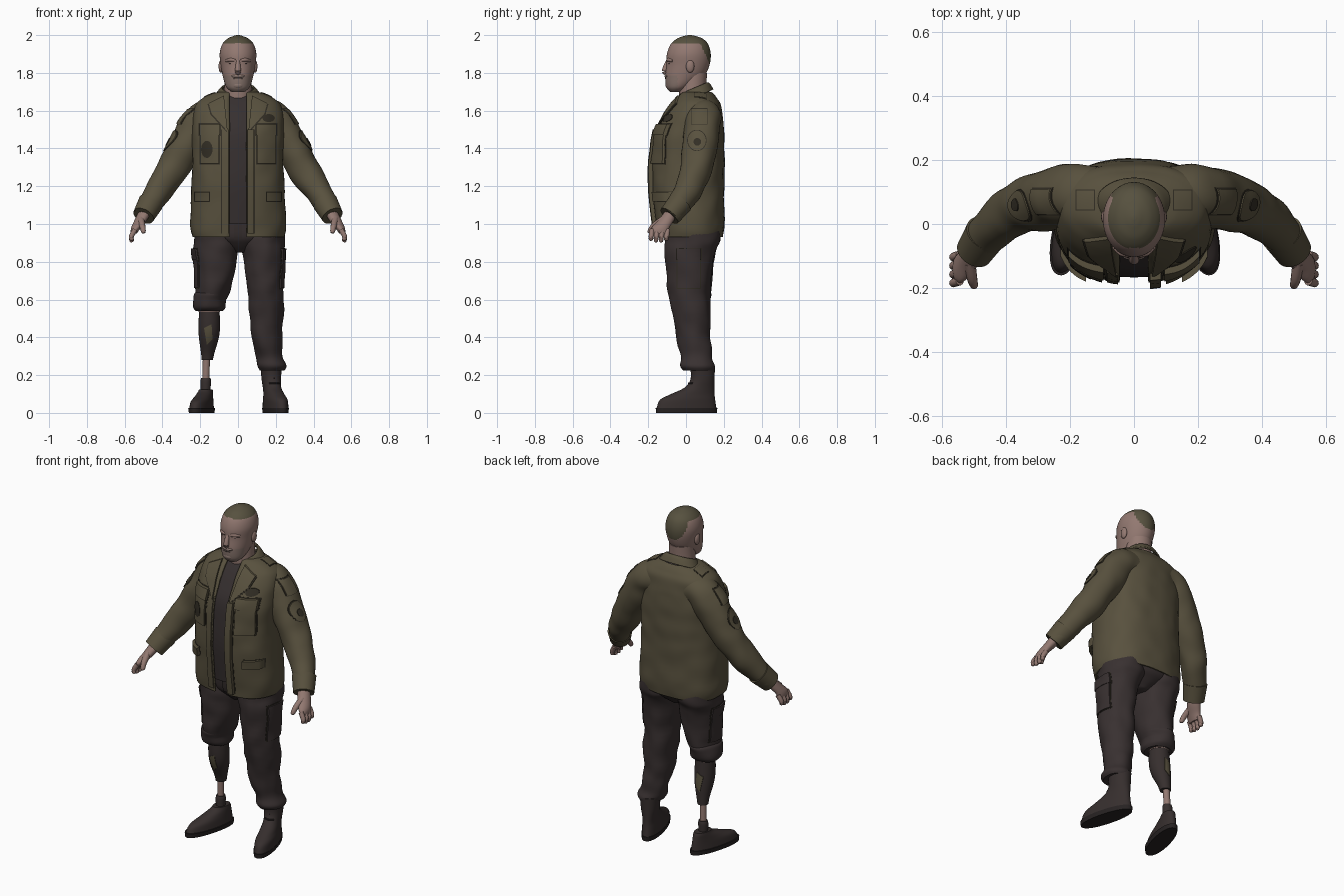
import bpy, bmesh, math
from mathutils import Vector, Matrix, noise
from mathutils.bvhtree import BVHTree

cube = bpy.data.objects.get("Cube")
if cube:
    bpy.data.objects.remove(cube, do_unlink=True)


def material(name, *rgb):
    mat = bpy.data.materials.new(name)
    mat.use_nodes = True
    mat.diffuse_color = (*rgb, 1)
    shader = mat.node_tree.nodes["Principled BSDF"]
    shader.inputs["Base Color"].default_value = (*rgb, 1)
    shader.inputs["Roughness"].default_value = 0.9
    return mat


olive = material("olive cloth", .098, .082, .048)
seam = material("dark seam", .032, .027, .018)
trouser = material("brown black trousers", .04, .03, .03)
shirt_mat = material("charcoal shirt", .037, .029, .029)
leather = material("dark leather", .037, .028, .027)
sole_mat = material("black rubber", .02, .016, .016)
skin = material("skin", .29, .19, .165)
hair = material("cropped hair", .095, .083, .05)
stubble = material("grey stubble", .25, .18, .155)

trees, made = {}, []


def finish(name, bm, mats):
    """Turn a bmesh into a named object and keep a ray target for it."""
    bmesh.ops.recalc_face_normals(bm, faces=bm.faces)
    trees[name] = BVHTree.FromBMesh(bm)
    mesh = bpy.data.meshes.new(name)
    bm.to_mesh(mesh)
    bm.free()
    for mat in mats:
        mesh.materials.append(mat)
    obj = bpy.data.objects.new(name, mesh)
    bpy.context.collection.objects.link(obj)
    made.append(obj)
    return obj


def spline(points, steps):
    """Pass a smooth curve through rows of numbers."""
    pts = [Vector(p) for p in points]
    out = []
    for i in range(len(pts) - 1):
        b, c = pts[i], pts[i + 1]
        a, d = pts[max(i - 1, 0)], pts[min(i + 2, len(pts) - 1)]
        for k in range(steps):
            t = k / steps
            out.append(b + (c - a) * (t / 2) + (a * 2 - b * 5 + c * 4 - d) * (t * t / 2)
                       + (b * 3 - a - c * 3 + d) * (t ** 3 / 2))
    return out + [pts[-1]]


def bridge(name, loops, mats, is_open=False, rule=None, folds=0):
    bm = bmesh.new()
    rows = []
    for loop in loops:
        mid = sum(loop, Vector((0, 0, 0))) / len(loop)
        rows.append([bm.verts.new(p + (p - mid).normalized() * folds * noise.noise(p * 11))
                     for p in loop])
    n = len(rows[0])
    for low, high in zip(rows, rows[1:]):
        for i in range(n - 1 if is_open else n):
            j = (i + 1) % n
            bm.faces.new((low[i], low[j], high[j], high[i]))
    if not is_open:
        bm.faces.new(rows[0])
        bm.faces.new(rows[-1])
    if rule:
        for f in bm.faces:
            f.material_index = rule(f.calc_center_median())
    return finish(name, bm, mats)


def loft(name, rings, *mats, e=1.0, gap=0, tilt=0, n=48, steps=5, **extra):
    """Stack level sections given as (z, centre x, centre y, half width, half depth)."""
    def power(v):
        return math.copysign(abs(v) ** e, v)
    loops = []
    for z, cx, cy, rx, ry in spline(rings, steps):
        a = math.asin(min(1, (gap / rx) ** (1 / e))) if gap else 0
        loop = []
        for i in range(n):
            t = a + (math.tau - 2 * a) * i / (n - 1 if gap else n)
            y = -ry * power(math.cos(t))
            loop.append(Vector((cx + rx * power(math.sin(t)), cy + y, z + tilt * y)))
        loops.append(loop)
    return bridge(name, loops, mats, is_open=gap > 0, **extra)


def tube(name, path, mat, side=1, n=20, steps=5, **extra):
    """Sweep a round section along (x, y, z, radius) points."""
    pts = spline([(side * x, y, z, r) for x, y, z, r in path], steps)
    loops = []
    for i, p in enumerate(pts):
        along = (pts[min(i + 1, len(pts) - 1)] - pts[max(i - 1, 0)]).to_3d()
        turn = along.to_track_quat('Z', 'Y')
        angles = [math.tau * k / n for k in range(n)]
        loops.append([p.to_3d() + turn @ Vector((math.cos(t), math.sin(t), 0)) * p[3]
                      for t in angles])
    return bridge(name, loops, (mat,), **extra)


def ball(name, centre, size, mat):
    bm = bmesh.new()
    bmesh.ops.create_uvsphere(bm, u_segments=20, v_segments=12, radius=1)
    bm.transform(Matrix.Translation(centre) @ Matrix.Diagonal((*size, 1)))
    return finish(name, bm, (mat,))


VIEWS = {"front": (lambda u, v: (u, -1, v), (0, 1, 0)),
         "back": (lambda u, v: (u, 1, v), (0, -1, 0)),
         "left": (lambda u, v: (1, u, v), (-1, 0, 0)),
         "right": (lambda u, v: (-1, u, v), (1, 0, 0)),
         "top": (lambda u, v: (u, v, 3), (0, 0, -1))}


def rect(u0, v0, u1, v1):
    return (u0, v0), (u1, v0), (u1, v1), (u0, v1)


def patch(name, target, view, corners, mat, thick=.006, rounded=False, n=10):
    """Lay a thin plate over another part, following its surface."""
    place, ray = VIEWS[view][0], Vector(VIEWS[view][1])
    a, b, c, d = (Vector(p) for p in corners)
    bm = bmesh.new()
    grid = []
    for i in range(n + 1):
        for j in range(n + 1):
            u, v = 2 * i / n - 1, 2 * j / n - 1
            if rounded:
                u, v = u * math.sqrt(1 - v * v / 2), v * math.sqrt(1 - u * u / 2)
            p = a.lerp(b, u / 2 + .5).lerp(d.lerp(c, u / 2 + .5), v / 2 + .5)
            start = Vector(place(*p))
            hit = trees[target].ray_cast(start, ray)[0]
            if hit is None:
                hit = trees[target].find_nearest(start + ray * .85)[0]
            grid.append(bm.verts.new(hit + ray * .003))
    for i in range(n):
        for j in range(n):
            k = i * (n + 1) + j
            bm.faces.new((grid[k], grid[k + 1], grid[k + n + 2], grid[k + n + 1]))
    raised = bmesh.ops.extrude_face_region(bm, geom=bm.faces[:])["geom"]
    bmesh.ops.translate(bm, vec=-ray * (thick + .003),
                        verts=[g for g in raised if isinstance(g, bmesh.types.BMVert)])
    return finish(name, bm, (mat,))


def edged_patch(name, target, view, box, mat, rim=.004, thick=.006, **extra):
    u0, v0, u1, v1 = box
    patch(name + "_seam", target, view, rect(u0 - rim, v0 - rim, u1 + rim, v1 + rim),
          seam, .002, **extra)
    patch(name, target, view, rect(*box), mat, thick, **extra)


# Torso: open jacket over a shirt
body = [(.93, 0, .02, .243, .175), (1.0, 0, .02, .253, .182), (1.2, 0, .01, .245, .192),
        (1.35, 0, .013, .24, .191), (1.48, 0, .02, .245, .182), (1.57, 0, .037, .24, .156),
        (1.63, 0, .052, .225, .133), (1.665, 0, .055, .188, .107), (1.69, 0, .055, .14, .086),
        (1.7, 0, .055, .1, .07)]
jacket = loft("jacket", body, olive, e=.82, gap=.045, n=72, steps=7, folds=.006)
collar = loft("collar", [(1.675, 0, .055, .125, .09), (1.71, 0, .05, .1, .078),
                         (1.722, 0, .045, .085, .068)], olive, gap=.05, tilt=.42)
for shell in (jacket, collar):
    wall = shell.modifiers.new("cloth thickness", 'SOLIDIFY')
    wall.thickness, wall.offset = .01, -1
loft("shirt", [(z, x, y, rx - .016, ry - .016) for z, x, y, rx, ry in body[1:]],
     shirt_mat, e=.82)

# Sleeves, hands and jacket details, mirrored
for s, label in ((1, "left"), (-1, "right")):
    arm = label + "_sleeve"
    tube(arm, [(.1, .095, 1.575, .088), (.185, .09, 1.553, .097), (.262, .077, 1.435, .095),
               (.342, .055, 1.3, .084), (.42, .01, 1.18, .073), (.485, -.06, 1.075, .058),
               (.498, -.085, 1.045, .054)], olive, s, n=36, steps=7, folds=.008)
    tube(label + "_cuff", [(.462, -.03, 1.112, .067), (.5, -.088, 1.043, .058)], olive, s, n=36)
    loft(label + "_palm", [(1.07, s * .49, -.075, .034, .034), (1.02, s * .515, -.105, .033, .042),
                           (.98, s * .54, -.135, .026, .047), (.95, s * .552, -.14, .016, .043)],
         skin, n=24)
    for i in range(4):
        y, tip = -.178 + .027 * i, .9 + .008 * abs(i - 1.5)
        tube(f"{label}_finger_{i + 1}", [(.545, y, .97, .014), (.564, y - .006, .935, .0135),
                                         (.562, y - .008, tip + .005, .011),
                                         (.561, y - .008, tip, .004)], skin, s, n=12)
    tube(label + "_thumb", [(.515, -.12, 1.025, .019), (.506, -.172, .988, .016),
                            (.5, -.193, .958, .012), (.499, -.196, .952, .004)], skin, s, n=12)

    def span(a, b, low, high):
        return min(s * a, s * b), low, max(s * a, s * b), high
    edged_patch(label + "_chest_pocket", "jacket", "front", span(.1, .2, 1.32, 1.49), olive,
                thick=.014)
    edged_patch(label + "_chest_flap", "jacket", "front", span(.095, .205, 1.47, 1.53), olive,
                thick=.022)
    edged_patch(label + "_hip_flap", "jacket", "front", span(.15, .23, 1.12, 1.17), olive,
                thick=.028, rim=.003)
    patch(label + "_placket", "jacket", "front", rect(*span(.05, .085, .95, 1.5)), olive,
          .022 if s > 0 else .006)
    patch(label + "_placket_seam", "jacket", "front", rect(*span(.085, .089, .95, 1.5)), seam, .002)
    lapel = [(.055, 1.49), (.14, 1.585), (.155, 1.64), (.075, 1.68)]
    patch(label + "_lapel_seam", "jacket", "front",
          [(s * u * 1.04, z - .006) for u, z in lapel], seam, .006)
    patch(label + "_lapel", "jacket", "front", [(s * u, z) for u, z in lapel], olive, .011)
    edged_patch(label + "_shoulder_strap", "jacket", "top", span(.125, .18, .045, .105), olive,
                rim=.003, thick=.004)
    edged_patch(label + "_upper_patch", arm, label, (.03, 1.53, .11, 1.61), olive)
    edged_patch(label + "_shield_patch", arm, label, (.01, 1.39, .105, 1.495), olive, rounded=True)
    patch(label + "_shield_mark", arm, label, rect(.04, 1.415, .08, 1.455), seam, .009,
          rounded=True)
patch("name_patch", "jacket", "front", rect(.13, 1.54, .195, 1.582), seam, .004, rounded=True)
patch("chest_badge", "jacket", "front", rect(-.195, 1.35, -.135, 1.44), seam, .017, rounded=True)

# Head and face


def head_colour(c):
    if c.y > -.075 and c.z + 2.2 * max(0, c.y - .075) > 1.955:
        return 1
    return 2 if c.y < -.045 and c.z < 1.785 else 0


loft("neck", [(1.6, 0, .045, .08, .075), (1.7, 0, .035, .074, .072), (1.8, 0, .04, .07, .072)],
     skin)
loft("head", [(1.7, 0, -.055, .035, .03), (1.725, 0, -.04, .062, .064), (1.78, 0, -.008, .08, .102),
              (1.84, 0, .01, .091, .114), (1.9, 0, .015, .097, .116), (1.95, 0, .018, .084, .1),
              (1.98, 0, .02, .057, .07), (1.995, 0, .02, .025, .032), (2.0, 0, .02, .006, .008)],
     skin, hair, stubble, rule=head_colour, n=64, steps=8)
tube("nose", [(0, -.094, 1.865, .01), (0, -.108, 1.83, .014), (0, -.111, 1.807, .016),
              (0, -.104, 1.795, .01)], skin)
ball("moustache", (0, -.1, 1.783), (.035, .014, .01), stubble)
ball("mouth", (0, -.104, 1.769), (.024, .008, .0025), leather)
ball("chin", (0, -.085, 1.735), (.034, .024, .022), stubble)
for s, label in ((1, "left"), (-1, "right")):
    ball(label + "_ear", (s * .09, .022, 1.835), (.013, .022, .034), skin)
    ball(label + "_eye", (s * .035, -.086, 1.85), (.013, .008, .004), leather)
    tube(label + "_brow", [(.014, -.096, 1.866, .009), (.04, -.09, 1.869, .01),
                           (.064, -.07, 1.863, .007)], skin, s, n=12)

# Trousers: full left leg, rolled right leg
loft("trouser_seat", [(.85, .01, .03, .04, .07), (.89, .008, .033, .13, .115),
                      (.935, .005, .035, .225, .145), (1.03, 0, .03, .22, .15)], trouser)
loft("left_trouser_leg", [(.97, .118, .035, .122, .145), (.91, .125, .036, .12, .146),
                          (.85, .135, .022, .116, .132),
                          (.7, .138, .016, .098, .115), (.55, .145, .025, .09, .105),
                          (.4, .153, .04, .08, .091), (.3, .167, .055, .072, .083),
                          (.25, .177, .06, .077, .088), (.225, .178, .065, .062, .075)],
     trouser, folds=.014)
loft("right_trouser_leg", [(.97, -.113, .035, .122, .145), (.91, -.118, .036, .119, .146),
                           (.85, -.12, .022, .116, .132),
                           (.7, -.125, .018, .096, .115), (.58, -.145, .02, .08, .1)],
     trouser, folds=.014)
loft("rolled_cuff", [(.54, -.15, .02, .07, .08), (.56, -.148, .02, .084, .1),
                     (.6, -.147, .02, .088, .105), (.63, -.14, .02, .09, .108),
                     (.645, -.135, .02, .075, .09)], trouser, folds=.012)
for label in ("left", "right"):
    leg = label + "_trouser_leg"
    edged_patch(label + "_cargo_pocket", leg, label, (-.045, .66, .075, .83), trouser, thick=.007)
    edged_patch(label + "_cargo_flap", leg, label, (-.05, .81, .08, .87), trouser, thick=.01)
patch("fly", "trouser_seat", "front", rect(-.02, .92, .02, 1.0), leather)

# Artificial lower right leg
loft("leg_socket", [(.57, -.152, .03, .052, .056), (.47, -.152, .035, .057, .06),
                    (.4, -.154, .045, .053, .056), (.32, -.16, .065, .036, .038),
                    (.28, -.163, .072, .03, .031)], leather)
loft("socket_liner", [(.548, -.152, .03, .056, .06), (.535, -.152, .03, .056, .06)], skin)
for view in ("front", "back"):
    patch(view + "_socket_panel", "leg_socket", view,
          [(-.165, .36), (-.135, .39), (-.14, .47), (-.18, .45)], olive, .003)
loft("pylon", [(.3, -.167, .074, .019, .019), (.16, -.171, .08, .019, .019)], skin, n=24)
loft("ankle_joint", [(.185, -.17, .08, .024, .024), (.165, -.171, .08, .028, .028),
                     (.11, -.172, .08, .025, .027)], leather, n=24)

# Footwear, toes turned out
boot = [(.025, 0, 0, .055, .163), (.07, 0, .006, .053, .15), (.1, 0, .035, .047, .118),
        (.135, 0, .072, .045, .08), (.18, 0, .088, .05, .064), (.25, 0, .088, .056, .066)]
shoe = [(.025, 0, 0, .051, .16), (.06, 0, .01, .047, .146), (.085, 0, .045, .042, .106),
        (.11, 0, .078, .037, .068), (.125, 0, .085, .034, .054)]
for s, label, x, rings in ((1, "left_boot", .178, boot), (-1, "right_shoe", -.172, shoe)):
    parts = [loft(label, rings, leather, e=.95),
             loft(label + "_sole", [(0, 0, 0, .052, .166), (.026, 0, 0, .056, .168)],
                  sole_mat, e=.92, steps=1)]
    if rings is boot:
        for i in range(4):
            y, z = .005 + .012 * i - .05 / (1 + i), .1 + .028 * i
            parts.append(tube(f"boot_lace_{i + 1}", [(-.028, y + .014, z, .004), (0, y, z, .005),
                                                     (.028, y + .014, z, .004)], sole_mat, n=8))
    turn = (Matrix.Translation((x, .08, 0)) @ Matrix.Rotation(s * .26, 4, 'Z')
            @ Matrix.Translation((0, -.08, 0)))
    for part in parts:
        part.data.transform(turn)

# Smooth shading with crisp edges
bpy.ops.object.select_all(action='DESELECT')
for obj in made:
    obj.select_set(True)
bpy.context.view_layer.objects.active = made[0]
bpy.ops.object.shade_smooth_by_angle(angle=math.radians(40))
